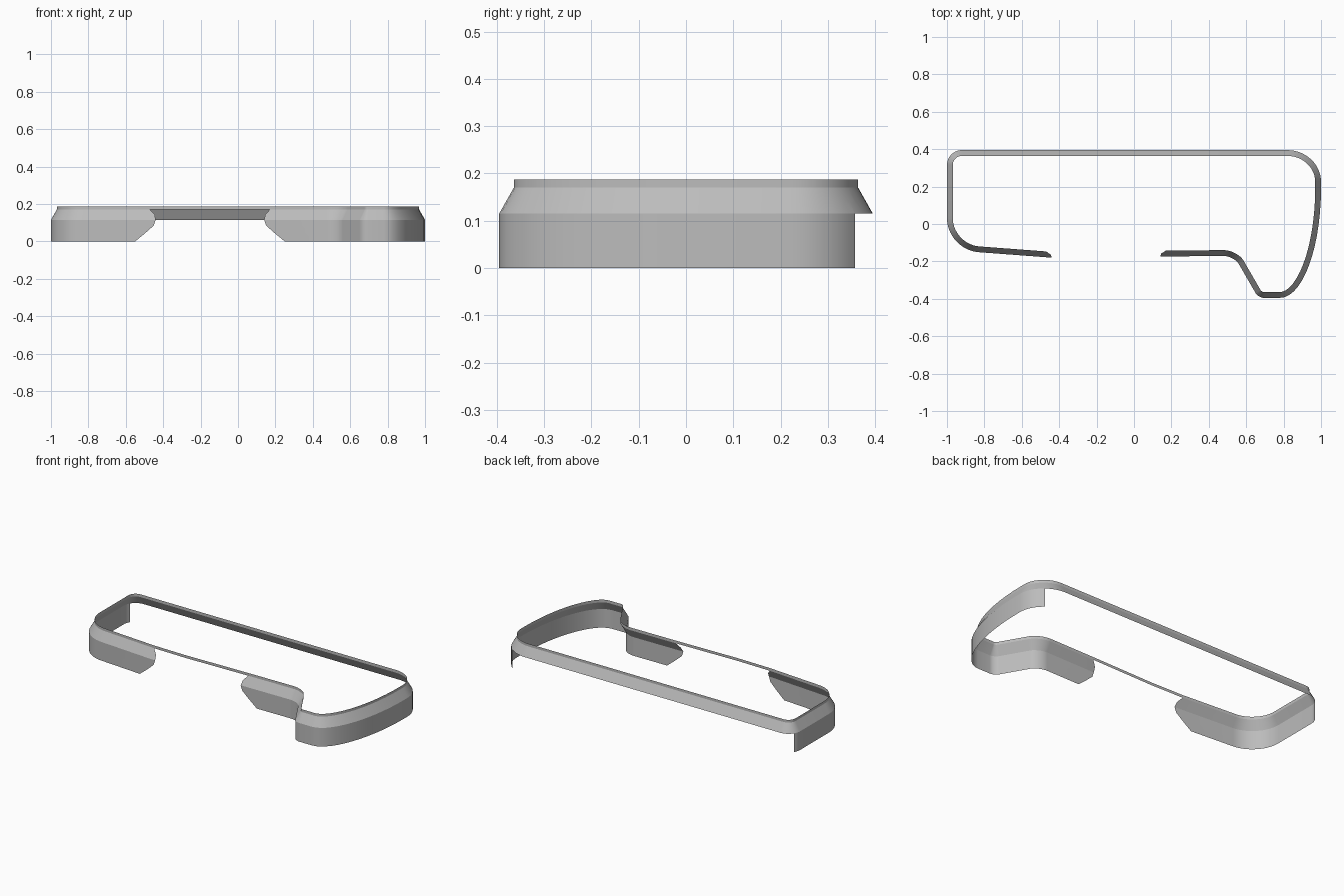
import bpy, bmesh, math
from mathutils import Vector

if "Cube" in bpy.data.objects:
    bpy.data.objects.remove(bpy.data.objects["Cube"])

grey = bpy.data.materials.new("mid_grey")
grey.use_nodes = True
grey.diffuse_color = (0.5, 0.5, 0.5, 1)
grey.node_tree.nodes["Principled BSDF"].inputs["Base Color"].default_value = (0.5, 0.5, 0.5, 1)

EDGE_Z, LIP_Z, TOP_Z = 0.115, 0.17, 0.187   # bevel start, lip start, top
INSET = 0.031                               # how far the bevel leans inward
GAP_X = -0.15                               # middle of the front opening
BACK_Y = 0.357                              # walls stop here, bevel carries on

# Outline: corner, trim before it, trim after it
START, END = Vector((0.14, -0.174)), Vector((-0.44, -0.18))
CORNERS = [((0.535, -0.17), 0.06, 0.05),
           ((0.665, -0.395), 0.03, 0.03),
           ((1, -0.395), 0.22, 0.59),
           ((1, 0.395), 0.17, 0.18),
           ((-1, 0.395), 0.08, 0.08),
           ((-1, -0.138), 0.17, 0.17)]


def outline(steps=14):
    """Points and tangents along the open outline, counter-clockwise."""
    pts = [START] + [Vector(c[0]) for c in CORNERS] + [END]
    path = [(START, (pts[1] - START).normalized())]
    for i, (_, before, after) in enumerate(CORNERS, 1):
        c = pts[i]
        a = c + (pts[i - 1] - c).normalized() * before
        d = c + (pts[i + 1] - c).normalized() * after
        b, e = a.lerp(c, 0.55), d.lerp(c, 0.55)
        for k in range(steps + 1):
            t = k / steps
            u = 1 - t
            p = a * u**3 + b * 3 * u * u * t + e * 3 * u * t * t + d * t**3
            v = (b - a) * u * u + (e - b) * 2 * u * t + (d - e) * t * t
            path.append((p, v.normalized()))
    path.append((END, (END - pts[-2]).normalized()))
    return path


PATH = outline()


def row(z, inset, half_gap):
    """One level of the ring; its two ends follow the shape of the opening."""
    pts = [p + Vector((-t.y, t.x)) * inset for p, t in PATH]
    for i, side in ((0, 1), (-1, -1)):
        t = PATH[i][1]
        pts[i] = pts[i] + t * ((GAP_X + side * half_gap - pts[i].x) / t.x)
    return [(p.x, p.y, z) for p in pts]


def sheet(name, rows, closed=False, open_back=False):
    bm = bmesh.new()
    grid = [[bm.verts.new(p) for p in r] for r in rows]
    n = len(rows[0])
    for lo, hi in zip(grid, grid[1:]):
        for i in range(n if closed else n - 1):
            j = (i + 1) % n
            bm.faces.new((lo[i], lo[j], hi[j], hi[i]))
    if open_back:
        bmesh.ops.bisect_plane(bm, geom=bm.verts[:] + bm.edges[:] + bm.faces[:],
                               plane_co=(0, BACK_Y, 0), plane_no=(0, 1, 0))
        gone = []
        for f in bm.faces:
            c = f.calc_center_median()
            if c.y > BACK_Y and c.z < EDGE_Z:
                gone.append(f)
        bmesh.ops.delete(bm, geom=gone, context='FACES')
    me = bpy.data.meshes.new(name)
    bm.to_mesh(me)
    bm.free()
    me.materials.append(grey)
    ob = bpy.data.objects.new(name, me)
    bpy.context.collection.objects.link(ob)
    bpy.ops.object.select_all(action='DESELECT')
    ob.select_set(True)
    bpy.context.view_layer.objects.active = ob
    bpy.ops.object.shade_smooth_by_angle(angle=math.radians(25))
    return ob


# Walls and sloping bevel, with rounded tips either side of the opening
sheet("skirt_and_bevel", [
    row(0, 0, 0.40),
    row(0.045, 0, 0.345),
    row(0.085, 0, 0.30),
    row(EDGE_Z, 0, 0.29),
    row((EDGE_Z + LIP_Z) / 2, INSET / 2, 0.295),
    row(LIP_Z, INSET, 0.32)], open_back=True)

# Thin upright lip, bridging the opening with a slight bow
sheet("top_rim", [row(z, INSET, 0.32) + [(-0.25, -0.151, z), (-0.05, -0.147, z)]
                  for z in (LIP_Z, TOP_Z)], closed=True)
